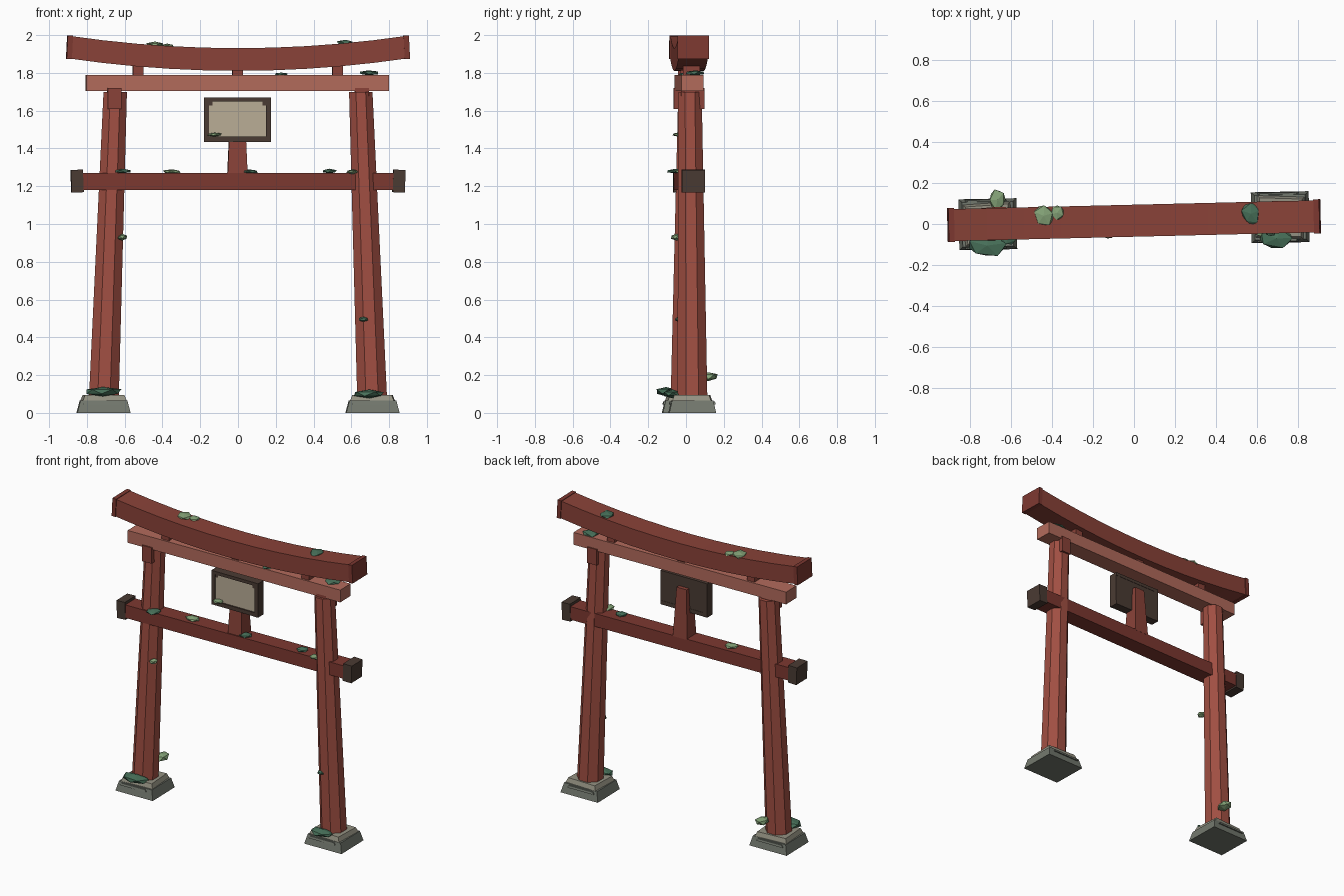
import bpy, bmesh, math, random
from mathutils import Matrix, Vector

if "Cube" in bpy.data.objects:
    bpy.data.objects.remove(bpy.data.objects["Cube"])

YAW = 0.024          # whole gate is turned slightly
YC = 0.016


def mat(name, r, g, b):
    m = bpy.data.materials.new(name)
    lin = [c / 12.92 if c < .04 else ((c + .055) / 1.055) ** 2.4 for c in (r, g, b)]
    m.diffuse_color = (*lin, 1)
    m.use_nodes = True
    m.node_tree.nodes["Principled BSDF"].inputs["Base Color"].default_value = m.diffuse_color
    return m


RED = mat("post_red", .63, .31, .26)
TOP = mat("roof_red", .54, .26, .22)
PALE = mat("pale_red", .70, .42, .36)
DARK = mat("dark_red", .49, .22, .19)
BROWN = mat("dark_brown", .29, .23, .20)
CREAM = mat("cream", .73, .68, .59)
STONE = mat("stone", .45, .47, .43)
STONE2 = mat("stone_light", .58, .57, .51)
MOSS = mat("moss_dark", .28, .44, .35)
MOSS2 = mat("moss_light", .52, .64, .47)


def finish(name, bm, m):
    bmesh.ops.recalc_face_normals(bm, faces=bm.faces)
    me = bpy.data.meshes.new(name)
    bm.to_mesh(me)
    bm.free()
    me.materials.append(m)
    ob = bpy.data.objects.new(name, me)
    bpy.context.collection.objects.link(ob)
    return ob


def loft(name, rings, m):
    """Skin a list of equal-length point rings and cap both ends."""
    bm = bmesh.new()
    vs = [[bm.verts.new(p) for p in r] for r in rings]
    n = len(vs[0])
    for a, b in zip(vs, vs[1:]):
        for i in range(n):
            bm.faces.new((a[i], a[(i + 1) % n], b[(i + 1) % n], b[i]))
    bm.faces.new(vs[0][::-1])
    bm.faces.new(vs[-1])
    return finish(name, bm, m)


def block(name, x, y, z0, z1, hx, hy, m, taper=(1, 1), yaw=YAW, tilt=0):
    """Box, optionally tapered to the top, turned about z and tilted about y."""
    zc, h = (z0 + z1) / 2, (z1 - z0) / 2
    rings = []
    for z, sx, sy in ((-h, 1, 1), (h, *taper)):
        rings.append([(a * hx * sx, b * hy * sy, z) for a, b in ((-1, -1), (1, -1), (1, 1), (-1, 1))])
    ob = loft(name, rings, m)
    ob.data.transform(Matrix.Translation((x, y, zc)) @ Matrix.Rotation(yaw, 4, 'Z')
                      @ Matrix.Rotation(tilt, 4, 'Y'))
    return ob


def yat(x):
    return YC + YAW * x


# curved top beam with end plates
def sag(x):
    return .066 * (x / .9) ** 2


rings = []
for i in range(11):
    x = -.895 + 1.79 * i / 10
    y, z = yat(x), 1.871 + sag(x)
    rings.append([(x, y - .078, z - .06), (x, y + .078, z - .06), (x, y + .078, z + .06), (x, y - .078, z + .06)])
loft("top_beam", rings, TOP)
for s in (-1, 1):
    block("top_beam_end", s * .892, yat(s * .892), 1.873, 1.998, .014, .083, DARK, tilt=-s * .05)

# second beam and spacers
block("upper_beam", -.003, YC, 1.705, 1.79, .802, .058, PALE)
for x in (-.53, -.002, .527):
    block("spacer", x, yat(x), 1.785, 1.85, .028, .045, TOP)

# lower tie beam with dark end caps
block("tie_beam", -.003, YC, 1.18, 1.27, .825, .057, DARK, yaw=.027)
for s in (-1, 1):
    block("tie_beam_cap", s * .852, YC + .0265 * s * .85, 1.167, 1.287, .032, .061, BROWN, tilt=s * .04)

for s in (-1, 1):
    # octagonal leaning post
    x0, x1 = s * .71, s * .65
    y0, y1 = yat(x0) + s * .001, .021
    rings = []
    for x, y, z, r in ((x0, y0, .08, .079), (x1, y1, 1.70, .062)):
        k = r / math.cos(math.pi / 8)
        rings.append([(x + k * math.cos(a), y + k * math.sin(a), z)
                      for a in [math.pi / 8 + j * math.pi / 4 for j in range(8)]])
    loft("post", rings, RED)
    # bracket block at post head
    block("post_head", s * .655, yat(s * .655) + s * .004, 1.61, 1.72, .036, .062, TOP)
    # stepped stone foot with a raised chip
    block("foot_stone", s * .712, yat(s * .712), 0, .066, .141, .124, STONE, (.88, .88), yaw=.02)
    block("foot_slab", s * .712, yat(s * .712), .06, .096, .118, .104, STONE2, (.88, .88), yaw=.02 - s * .05)
    for f in (-1, 1):
        block("foot_chip", s * .712 - .01, yat(s * .712) + f * .108, .045, .06, .1, .014, STONE, (.9, .7))

# sign board, frame and stand
SY = -.002
block("sign_back", -.003, SY + .008, 1.437, 1.668, .17, .02, BROWN, yaw=.01)
for z0, z1 in ((1.435, 1.462), (1.648, 1.67)):
    block("sign_rail", -.003, SY, z0, z1, .178, .03, BROWN, yaw=.01)
for s in (-1, 1):
    block("sign_stile", -.003 + s * .165, SY, 1.435, 1.67, .013, .03, BROWN, yaw=.01)
    block("sign_corner", -.003 + s * .143, SY - .018, 1.628, 1.65, .011, .008, BROWN, yaw=.01)
block("sign_panel", -.003, SY - .01, 1.455, 1.652, .156, .011, CREAM, yaw=.01)
block("sign_stand", -.003, YC + .004, 1.265, 1.60, .053, .054, TOP, (.72, .62))

# moss clumps: x, y, z, half sizes, light?
random.seed(4)
for x, y, z, a, b, c, light in (
        (-.715, -.105, .112, .105, .062, .028, 0), (-.665, .118, .192, .04, .055, .026, 1),
        (.695, -.07, .10, .092, .05, .022, 0), (-.612, -.05, .93, .028, .034, .018, 1),
        (.665, -.04, .495, .028, .022, .014, 0), (-.61, -.055, 1.279, .052, .05, .012, 0),
        (-.35, .0, 1.277, .05, .04, .013, 1), (.055, -.01, 1.277, .05, .04, .013, 0),
        (.485, .02, 1.279, .043, .04, .013, 0), (.605, -.02, 1.277, .036, .045, .013, 1),
        (-.44, .04, 1.949, .05, .055, .016, 1), (-.375, .055, 1.943, .036, .036, .012, 1),
        (.57, .05, 1.96, .05, .055, .014, 0), (.69, .052, 1.80, .057, .055, .015, 0),
        (.23, .0, 1.793, .038, .04, .01, 0), (-.125, -.042, 1.474, .041, .03, .011, 1)):
    bm = bmesh.new()
    bmesh.ops.create_icosphere(bm, subdivisions=1, radius=1)
    spin = Matrix.Rotation(random.uniform(0, 6.28), 3, 'Z')
    for v in bm.verts:
        p = spin @ v.co * random.uniform(.85, 1.12)
        v.co = Vector((x + p.x * a, y + p.y * b, z + p.z * c))
    finish("moss", bm, MOSS2 if light else MOSS)
